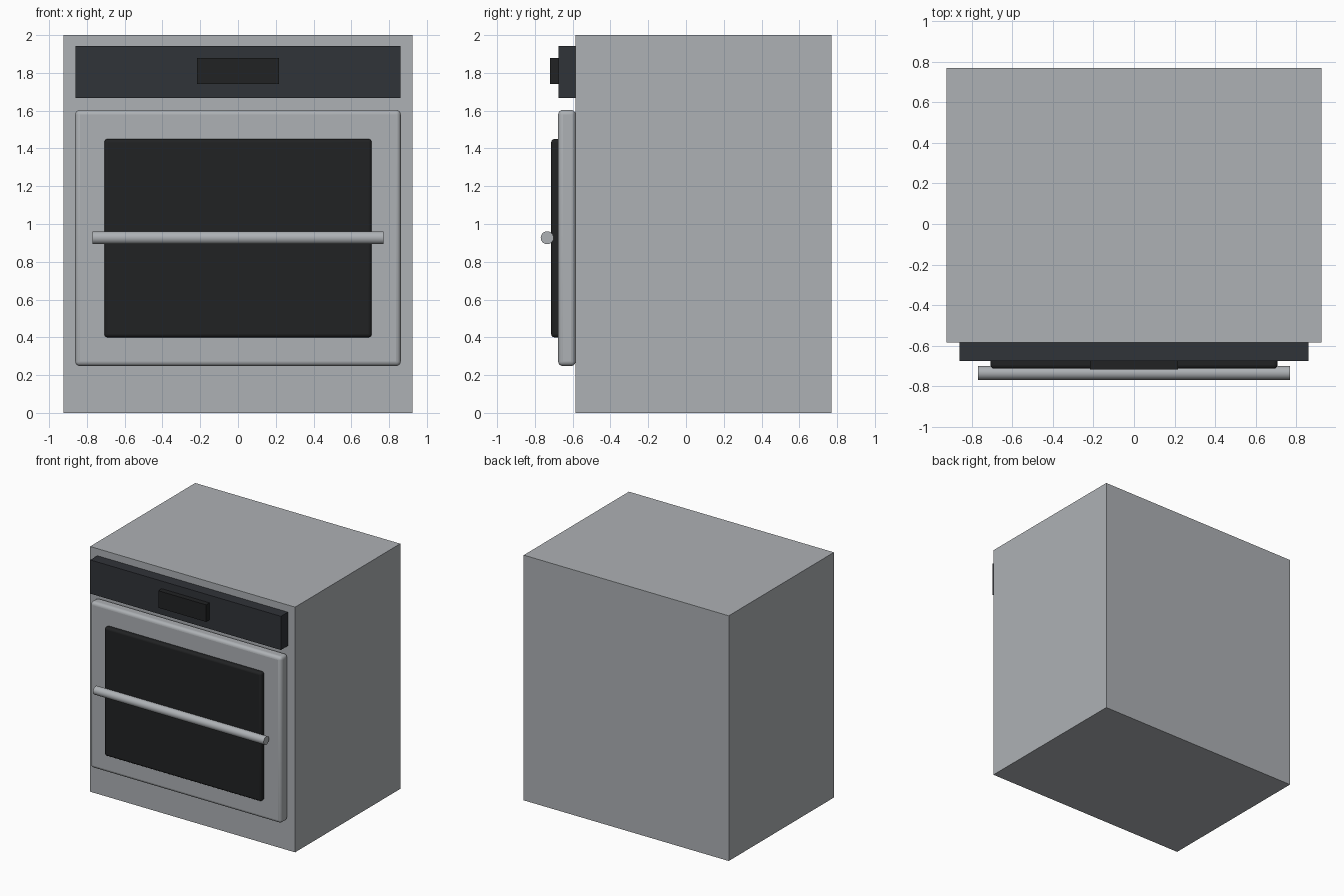
import bpy
import math

if "Cube" in bpy.data.objects:
    bpy.data.objects.remove(bpy.data.objects["Cube"])


def material(name, rgb):
    m = bpy.data.materials.new(name)
    m.diffuse_color = (*rgb, 1.0)
    m.use_nodes = True
    m.node_tree.nodes["Principled BSDF"].inputs["Base Color"].default_value = m.diffuse_color
    return m


steel = material("steel", (0.42, 0.44, 0.46))
panel_dark = material("panel_dark", (0.03, 0.033, 0.04))
glass_dark = material("glass_dark", (0.015, 0.016, 0.017))


def box(name, x_half, y0, y1, z0, z1, mat, bevel=0.0):
    bpy.ops.mesh.primitive_cube_add(size=1, location=(0, (y0 + y1) / 2, (z0 + z1) / 2))
    ob = bpy.context.object
    ob.name = name
    ob.scale = (2 * x_half, y1 - y0, z1 - z0)
    bpy.ops.object.transform_apply(location=False, rotation=False, scale=True)
    ob.data.materials.append(mat)
    if bevel:
        mod = ob.modifiers.new("rounded_edges", 'BEVEL')
        mod.width = bevel
        mod.segments = 4
        bpy.ops.object.shade_smooth_by_angle(angle=math.radians(35))
    return ob


# Cabinet
box("oven_body", 0.925, -0.585, 0.77, 0.0, 2.0, steel)

# Control panel with display
box("control_panel", 0.86, -0.675, -0.585, 1.667, 1.942, panel_dark)
box("display", 0.216, -0.719, -0.67, 1.741, 1.88, glass_dark)

# Door with rounded frame and glass window
box("door", 0.862, -0.677, -0.584, 0.248, 1.604, steel, 0.025)
box("door_window", 0.708, -0.714, -0.655, 0.40, 1.45, glass_dark, 0.018)

# Round handle bar across the door
bpy.ops.mesh.primitive_cylinder_add(vertices=32, radius=0.034, depth=1.54,
                                    location=(0, -0.735, 0.927),
                                    rotation=(0, math.pi / 2, 0))
handle = bpy.context.object
handle.name = "door_handle"
handle.data.materials.append(steel)
bpy.ops.object.shade_smooth_by_angle(angle=math.radians(35))
